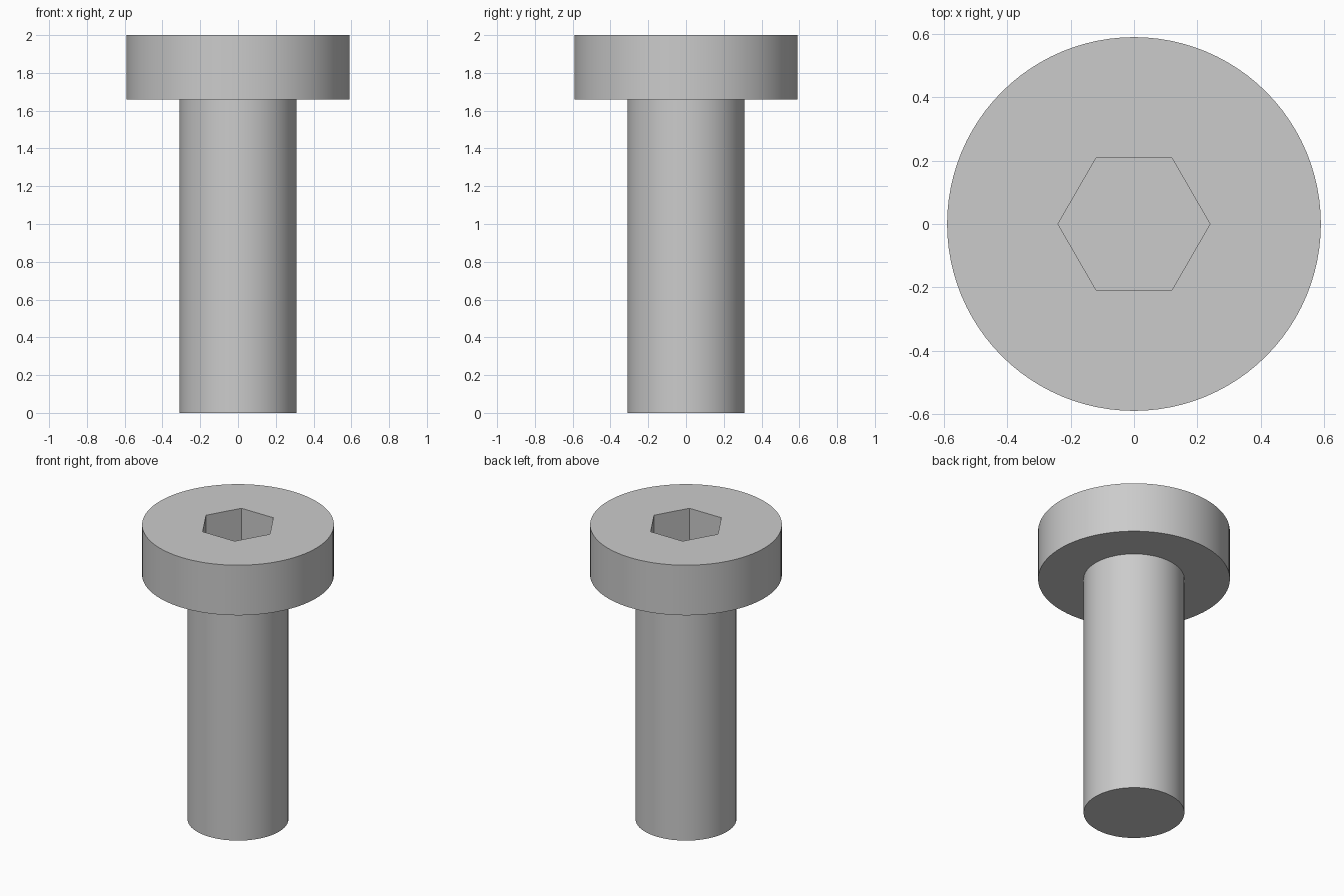
import bpy
import bmesh
import math

cube = bpy.data.objects.get("Cube")
if cube:
    bpy.data.objects.remove(cube, do_unlink=True)

SEGMENTS = 96
SHANK_R, HEAD_R, SOCKET_R = 0.31, 0.59, 0.24
HEAD_Z, TOP_Z, SOCKET_Z = 1.66, 2.0, 1.76

# Plain steel
steel = bpy.data.materials.new("steel_grey")
steel.use_nodes = True
colour = (0.6, 0.6, 0.6, 1)
steel.diffuse_color = colour
steel.node_tree.nodes["Principled BSDF"].inputs["Base Color"].default_value = colour


def turned_solid(name, profile, sides):
    """Closed solid from (radius, height) pairs, capped at both ends."""
    bm = bmesh.new()
    rings = []
    for r, z in profile:
        angles = [math.tau * i / sides for i in range(sides)]
        rings.append([bm.verts.new((r * math.cos(a), r * math.sin(a), z)) for a in angles])
    for low, high in zip(rings, rings[1:]):
        for i in range(sides):
            j = (i + 1) % sides
            bm.faces.new((low[i], low[j], high[j], high[i]))
    bm.faces.new(rings[0][::-1])
    bm.faces.new(rings[-1])
    mesh = bpy.data.meshes.new(name)
    bm.to_mesh(mesh)
    bm.free()
    mesh.materials.append(steel)
    obj = bpy.data.objects.new(name, mesh)
    bpy.context.collection.objects.link(obj)
    return obj


# Shank and flat cylindrical head in one turned body
bolt = turned_solid(
    "bolt_body",
    [(SHANK_R, 0), (SHANK_R, HEAD_Z), (HEAD_R, HEAD_Z), (HEAD_R, TOP_Z)],
    SEGMENTS,
)

# Hexagonal drive socket sunk into the head
cutter = turned_solid("socket_cutter", [(SOCKET_R, SOCKET_Z), (SOCKET_R, TOP_Z + 0.1)], 6)
cutter.hide_render = True
socket = bolt.modifiers.new("hex_socket", "BOOLEAN")
socket.operation = "DIFFERENCE"
socket.solver = "EXACT"
socket.object = cutter

bpy.ops.object.select_all(action="DESELECT")
bolt.select_set(True)
bpy.context.view_layer.objects.active = bolt
bpy.ops.object.modifier_apply(modifier=socket.name)
bpy.data.objects.remove(cutter, do_unlink=True)

# Smooth round walls, crisp rims
bpy.ops.object.shade_smooth_by_angle(angle=math.radians(30))
